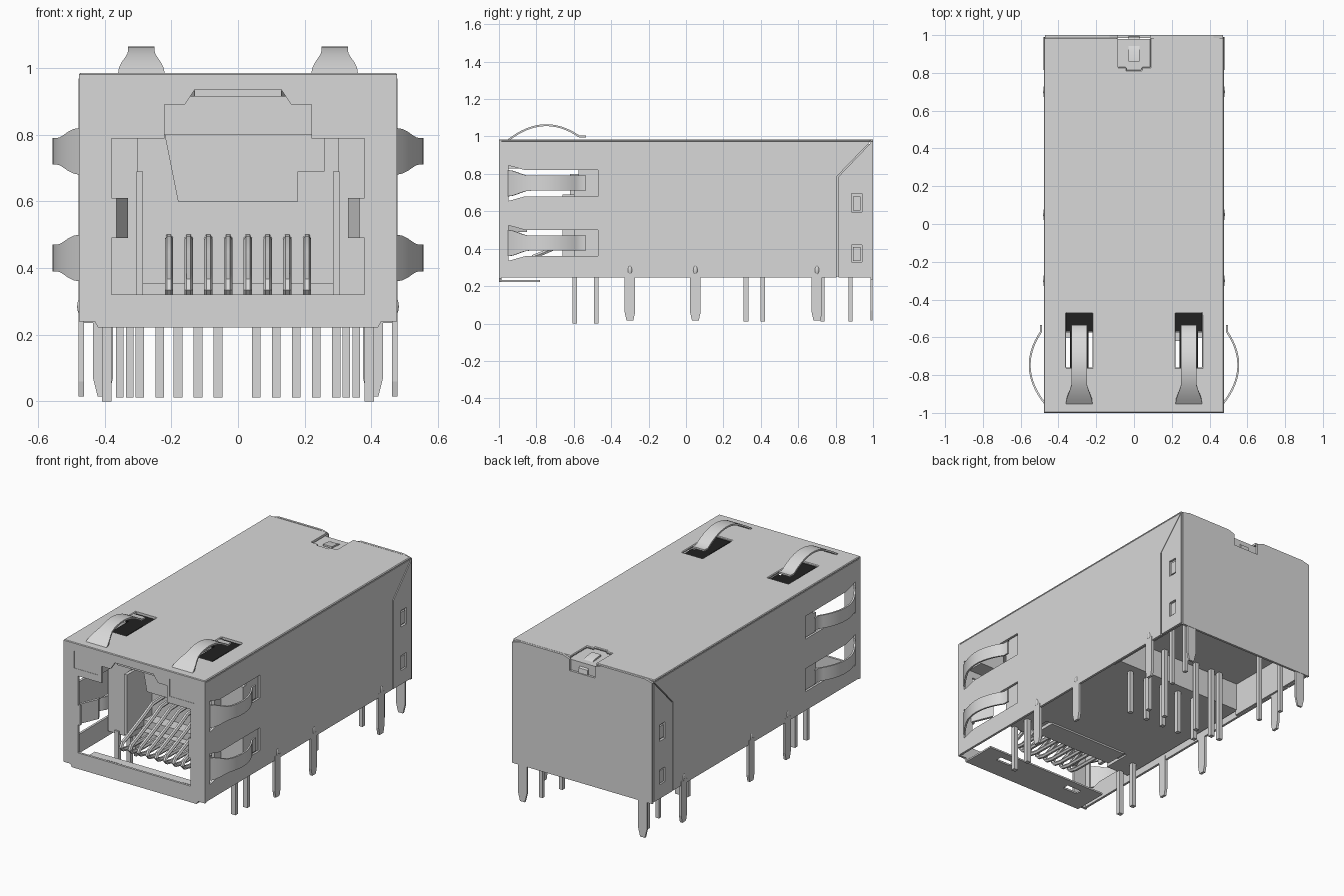
import bpy, bmesh, math
from mathutils import Matrix, Vector

if "Cube" in bpy.data.objects:
    bpy.data.objects.remove(bpy.data.objects["Cube"])

metal = bpy.data.materials.new("plain grey")
metal.diffuse_color = (0.69, 0.69, 0.69, 1)
metal.use_nodes = True
metal.node_tree.nodes["Principled BSDF"].inputs["Base Color"].default_value = metal.diffuse_color
dark = bpy.data.materials.new("near black")
dark.diffuse_color = (0.015, 0.015, 0.015, 1)
dark.use_nodes = True
dark.node_tree.nodes["Principled BSDF"].inputs["Base Color"].default_value = dark.diffuse_color

# (u, v, w) local axes of each drawing plane expressed in world space
PLANES = {"xy": ((1, 0, 0), (0, 1, 0), (0, 0, 1)),
          "xz": ((1, 0, 0), (0, 0, 1), (0, -1, 0)),
          "yz": ((0, 1, 0), (0, 0, 1), (1, 0, 0))}


def finish(name, bm, smooth=False, mat=metal):
    bmesh.ops.remove_doubles(bm, verts=bm.verts, dist=1e-5)
    bmesh.ops.recalc_face_normals(bm, faces=bm.faces)
    for f in bm.faces:
        f.smooth = False
    me = bpy.data.meshes.new(name)
    bm.to_mesh(me)
    bm.free()
    me.materials.append(mat)
    ob = bpy.data.objects.new(name, me)
    bpy.context.collection.objects.link(ob)
    if smooth:
        bpy.ops.object.select_all(action='DESELECT')
        ob.select_set(True)
        bpy.context.view_layer.objects.active = ob
        bpy.ops.object.shade_smooth_by_angle(angle=math.radians(35))
    return ob


def curve_to_bmesh(cu, matrix=Matrix()):
    tmp = bpy.data.objects.new("tmp", cu)
    bpy.context.collection.objects.link(tmp)
    dg = bpy.context.evaluated_depsgraph_get()
    me = bpy.data.meshes.new_from_object(tmp.evaluated_get(dg))
    bm = bmesh.new()
    bm.from_mesh(me)
    bm.transform(matrix)
    bpy.data.objects.remove(tmp)
    bpy.data.meshes.remove(me)
    return bm


def plate(name, plane, at, outline, holes=(), t=0.014):
    """Sheet of thickness t centred at world offset `at` along the plane's normal axis."""
    cu = bpy.data.curves.new(name, 'CURVE')
    cu.dimensions, cu.fill_mode, cu.extrude = '2D', 'BOTH', t / 2
    for loop in [outline, *holes]:
        sp = cu.splines.new('POLY')
        sp.points.add(len(loop) - 1)
        sp.use_cyclic_u = True
        for p, (u, v) in zip(sp.points, loop):
            p.co = (u, v, 0, 1)
    m = Matrix(PLANES[plane]).transposed().to_4x4()
    m.translation = Vector([abs(c) * at for c in PLANES[plane][2]])
    return finish(name, curve_to_bmesh(cu, m))


def rect(u0, u1, v0, v1):
    return [(u0, v0), (u1, v0), (u1, v1), (u0, v1)]


def mirror_loop(half):
    return half + [(-u, v) for u, v in reversed(half)]


def box(name, x0, x1, y0, y1, z0, z1, mat=metal):
    bm = bmesh.new()
    bmesh.ops.create_cube(bm, size=1)
    bm.transform(Matrix.Translation(((x0 + x1) / 2, (y0 + y1) / 2, (z0 + z1) / 2))
                 @ Matrix.Diagonal((abs(x1 - x0), y1 - y0, z1 - z0, 1)))
    return finish(name, bm, mat=mat)


def ribbon(name, path, place, t=0.01):
    """Bent strip: path of (y, height, half width), placed by place(width, y, height)."""
    bm = bmesh.new()
    rows = []
    for i, (y, h, w) in enumerate(path):
        a, b = path[max(i - 1, 0)], path[min(i + 1, len(path) - 1)]
        d = Vector((b[0] - a[0], b[1] - a[1])).normalized() * t / 2
        rows.append([bm.verts.new(place(sw * w, y - s * d.y, h + s * d.x))
                     for sw, s in ((-1, -1), (1, -1), (1, 1), (-1, 1))])
    for r, q in zip(rows, rows[1:]):
        for k in range(4):
            bm.faces.new((r[k], r[(k + 1) % 4], q[(k + 1) % 4], q[k]))
    bm.faces.new(rows[0])
    bm.faces.new(rows[-1])
    return finish(name, bm, True)


def window(c):
    """Spring window as (along y, across) points centred on c."""
    half = [(-0.47, 0.07), (-0.86, 0.07), (-0.95, 0.095), (-0.95, 0.075)]
    return [(y, c + w) for y, w in half] + [(y, c - w) for y, w in reversed(half)]


# Shield: top with rear notch and two spring windows
top = mirror_loop([(0.477, -1.0), (0.477, 0.986), (0.085, 0.986), (0.085, 0.83), (0.04, 0.83), (0.04, 0.815)])
top_holes = [rect(c - 0.07, c + 0.07, -0.76, -0.47) for c in (-0.29, 0.29)]
roof = plate("shield_top", "xy", 0.978, top, top_holes)
bev = roof.modifiers.new("soft edge", 'BEVEL')
bev.width, bev.limit_method = 0.004, 'ANGLE'

# Shield: sides, rear flaps and solder tabs
for s, side in ((-1, "left"), (1, "right")):
    wall = [(-0.995, 0.245), (0.805, 0.245), (0.805, 0.785), (0.985, 0.972), (-0.995, 0.972)]
    plate(side + "_shield_wall", "yz", s * 0.47, wall, [window(0.75), window(0.43)])
    flap = [(0.815, 0.245), (0.99, 0.245), (0.99, 0.968), (0.815, 0.785)]
    plate(side + "_rear_flap", "yz", s * 0.471, flap,
          [rect(0.885, 0.94, 0.595, 0.695), rect(0.885, 0.94, 0.33, 0.42)])
    box(side + "_inner_wall", s * 0.45, s * 0.463, 0.37, 0.984, 0.25, 0.96)
    for z in (0.645, 0.375):
        box(side + "_flap_latch", s * 0.455, s * 0.473, 0.892, 0.933, z - 0.04, z + 0.035)
    for y in (-0.3, 0.05, 0.7):
        tab = [(y + dy, z) for dy, z in ((-0.028, 0.27), (-0.028, 0.06), (-0.018, 0.015),
                                         (0.018, 0.015), (0.028, 0.06), (0.028, 0.27))]
        plate(side + "_solder_tab", "yz", s * 0.47, tab, t=0.016)
        bm = bmesh.new()
        bmesh.ops.create_uvsphere(bm, u_segments=12, v_segments=8, radius=0.013)
        bm.transform(Matrix.Translation((s * 0.472, y, 0.285)) @ Matrix.Diagonal((0.8, 1, 2, 1)))
        finish(side + "_tab_dimple", bm, True)
    tab = [(s * 0.405 + dx, z) for dx, z in ((-0.03, 0.26), (-0.03, 0.07), (-0.016, 0.015),
                                             (0.016, 0.015), (0.03, 0.07), (0.03, 0.26))]
    plate(side + "_rear_solder_tab", "xz", 0.992, tab, t=0.012)

# Shield: rear plate with notch and hooked tongue
plate("shield_rear", "xz", 0.993,
      mirror_loop([(0.472, 0.235), (0.472, 0.972), (0.42, 0.985), (0.13, 0.985), (0.085, 0.97), (0.085, 0.9)]))
ribbon("rear_hook", [(0.99, 0.89, 0.03), (0.985, 0.925, 0.03), (0.95, 0.95, 0.03),
                     (0.92, 0.965, 0.03), (0.86, 0.97, 0.03)], lambda w, y, h: (w, y, h))

# Shield: front frame with plug opening and two indicator windows
opening = mirror_loop([(0.38, 0.32), (0.38, 0.49), (0.365, 0.49), (0.365, 0.61), (0.38, 0.61), (0.38, 0.788),
                       (0.22, 0.788), (0.22, 0.89), (0.16, 0.89), (0.13, 0.935)])
frame = mirror_loop([(0.42, 0.222), (0.43, 0.24), (0.477, 0.24), (0.477, 0.98)])
led_windows = [rect(c - 0.083, c + 0.083, 0.83, 0.935) for c in (-0.322, 0.322)]
plate("shield_front", "xz", -0.993, frame, [opening, *led_windows])
plate("front_bottom_lip", "xy", 0.227, rect(-0.42, 0.42, -0.995, -0.78),
      [rect(c - 0.05, c + 0.05, -0.87, -0.83) for c in (-0.25, 0.25)], t=0.01)

# Grounding springs: two on top, two on each side
def spring_path(base):
    pts = []
    for i in range(17):
        k = i / 16
        flare = max(0, 1 - k / 0.3)
        flare = flare * flare * (3 - 2 * flare)
        pts.append((-0.95 + 0.38 * k, base + 0.28 * k * (1.07 - k), 0.04 + 0.03 * flare))
    return pts + [(-0.535, base + 0.02, 0.04)]


for s in (-1, 1):
    ribbon("top_spring", spring_path(0.98), lambda w, y, h: (s * 0.29 + w, y, h))
    for z in (0.75, 0.43):
        ribbon("side_spring", spring_path(0.472), lambda w, y, h: (s * h, y, z + w))

# Plastic housing inside the shield
box("housing_block", -0.455, 0.455, -0.42, 0.38, 0.28, 0.965)
box("rear_module", -0.455, 0.455, 0.38, 0.98, 0.45, 0.96)
box("housing_sill", -0.35, 0.35, -0.5, -0.41, 0.29, 0.355)
plate("plug_stop", "xz", -0.52, [(-0.22, 0.8), (-0.18, 0.6), (0.18, 0.6), (0.18, 0.69), (0.26, 0.69),
                                 (0.26, 0.8)], t=0.2)
box("contact_carrier", -0.27, 0.27, -0.55, -0.41, 0.27, 0.31)
for s in (-1, 1):
    box("housing_side", s * 0.3, s * 0.455, -0.6, -0.41, 0.28, 0.79)
    box("indicator_back", s * 0.22, s * 0.455, -0.575, -0.41, 0.79, 0.955)
    # dark pads under the top springs
    box("wide_spring_pad", s * 0.22, s * 0.36, -0.57, -0.44, 0.95, 0.968, dark)
    box("narrow_spring_pad", s * 0.24, s * 0.34, -0.78, -0.57, 0.95, 0.968, dark)
    box("guide_rail", s * 0.285, s * 0.305, -0.66, -0.41, 0.32, 0.69)
    box("indicator", s * 0.238, s * 0.406, -0.998, -0.88, 0.829, 0.936)
    plate("plug_ground_tab", "xy", 0.55, [(s * x, y) for x, y in
          ((0.38, -0.985), (0.33, -0.87), (0.34, -0.85), (0.395, -0.985))], t=0.12)
    # indicator leads
    for y in (-0.595, -0.48):
        box("indicator_lead", s * 0.38, s * 0.408, y - 0.013, y + 0.013, 0, 0.3)
    for x, y in ((0.325, 0.73), (0.355, 0.88)):
        box("power_pin", s * x - 0.011, s * x + 0.011, y - 0.011, y + 0.011, 0.012, 0.5)

# Latch tongue behind the top of the opening
plate("latch_hood", "xy", 0.925, [(-0.13, -0.98), (0.13, -0.98), (0.18, -0.45), (-0.18, -0.45)], t=0.02)

# Signal pins in two staggered rows
for y, xs in ((0.32, (-0.18, -0.06, 0.055, 0.175, 0.295)), (0.41, (-0.295, -0.235, -0.12, 0.115, 0.235))):
    for x in xs:
        box("signal_pin", x - 0.013, x + 0.013, y - 0.013, y + 0.013, 0.012, 0.47)

# Eight bent spring contacts
for i in range(8):
    x = (i - 3.5) * 0.0592
    cu = bpy.data.curves.new("contact", 'CURVE')
    cu.dimensions, cu.bevel_depth, cu.bevel_resolution, cu.use_fill_caps = '3D', 0.0125, 1, True
    path = [(-0.43, 0.3), (-0.76, 0.305), (-0.81, 0.315), (-0.83, 0.335), (-0.815, 0.358),
            (-0.77, 0.375), (-0.62, 0.44), (-0.53, 0.485), (-0.41, 0.49)]
    sp = cu.splines.new('POLY')
    sp.points.add(len(path) - 1)
    for p, (y, z) in zip(sp.points, path):
        p.co = (x, y, z, 1)
    finish("spring_contact", curve_to_bmesh(cu), True)
